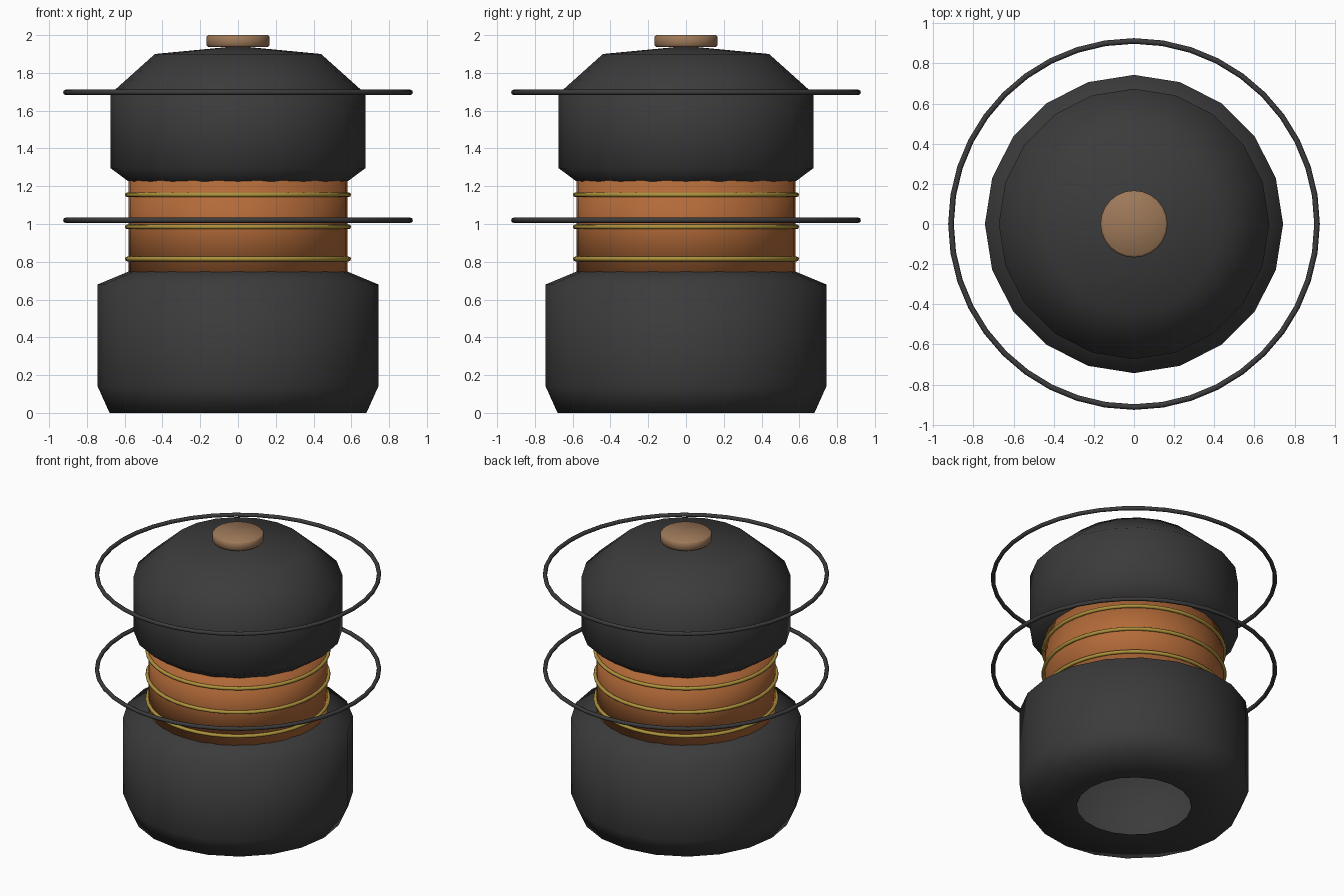
import bpy, bmesh, math

if "Cube" in bpy.data.objects:
    bpy.data.objects.remove(bpy.data.objects["Cube"])


def material(name, rgb):
    m = bpy.data.materials.new(name)
    m.diffuse_color = (*rgb, 1)
    m.use_nodes = True
    m.node_tree.nodes["Principled BSDF"].inputs["Base Color"].default_value = m.diffuse_color
    return m


BLACK = material("matte black", (0.044, 0.044, 0.045))
COPPER = material("copper", (0.45, 0.145, 0.04))
BRASS = material("brass", (0.42, 0.29, 0.045))
TAN = material("tan", (0.34, 0.19, 0.10))


def lathe(name, profile, mat, sides=20, closed=False, sharp=None):
    """Spin a list of (radius, z) points around the z axis."""
    bm = bmesh.new()
    rings = []
    for r, z in profile:
        if r == 0:
            rings.append([bm.verts.new((0, 0, z))] * sides)
        else:
            rings.append([bm.verts.new((r * math.cos(2 * math.pi * i / sides),
                                        r * math.sin(2 * math.pi * i / sides), z))
                          for i in range(sides)])
    pairs = list(zip(rings, rings[1:]))
    if closed:
        pairs.append((rings[-1], rings[0]))
    for a, b in pairs:
        for i in range(sides):
            j = (i + 1) % sides
            corners = list(dict.fromkeys((a[i], a[j], b[j], b[i])))
            bm.faces.new(corners)
    if closed:
        bmesh.ops.recalc_face_normals(bm, faces=bm.faces)
    for f in bm.faces:
        f.smooth = True
    if sharp:
        for e in bm.edges:
            if len(e.link_faces) == 2 and e.calc_face_angle() > math.radians(sharp):
                e.smooth = False
    me = bpy.data.meshes.new(name)
    bm.to_mesh(me)
    bm.free()
    me.materials.append(mat)
    ob = bpy.data.objects.new(name, me)
    bpy.context.collection.objects.link(ob)
    return ob


def hoop(name, radius, thick, z, mat, sides=40, around=8):
    section = [(radius + thick * math.cos(2 * math.pi * k / around),
                z + thick * math.sin(2 * math.pi * k / around)) for k in range(around)]
    return lathe(name, section, mat, sides, closed=True)


# lower housing, open underneath
lathe("lower_housing", [(0.37, 0), (0.68, 0), (0.743, 0.14), (0.743, 0.68), (0.575, 0.75)], BLACK)

# upper housing with sloped lid
lathe("upper_housing", [(0.575, 1.222), (0.674, 1.295), (0.674, 1.69),
                        (0.44, 1.9), (0.0, 1.942)], BLACK)

# copper drum between the housings
lathe("copper_drum", [(0, 0.73), (0.58, 0.73), (0.58, 1.24), (0, 1.24)], COPPER, 32, sharp=40)

# brass bands on the drum
for i, z in enumerate((0.815, 0.985, 1.155)):
    hoop(f"brass_band_{i + 1}", 0.586, 0.0125, z, BRASS)

# floating outer hoops
for i, z in enumerate((1.02, 1.697)):
    hoop(f"outer_hoop_{i + 1}", 0.912, 0.014, z, BLACK)

# top knob with softened rims
lathe("top_knob", [(0, 1.937), (0.157, 1.937), (0.167, 1.947), (0.167, 1.99),
                   (0.157, 2.0), (0, 2.0)], TAN, 24, sharp=30)
